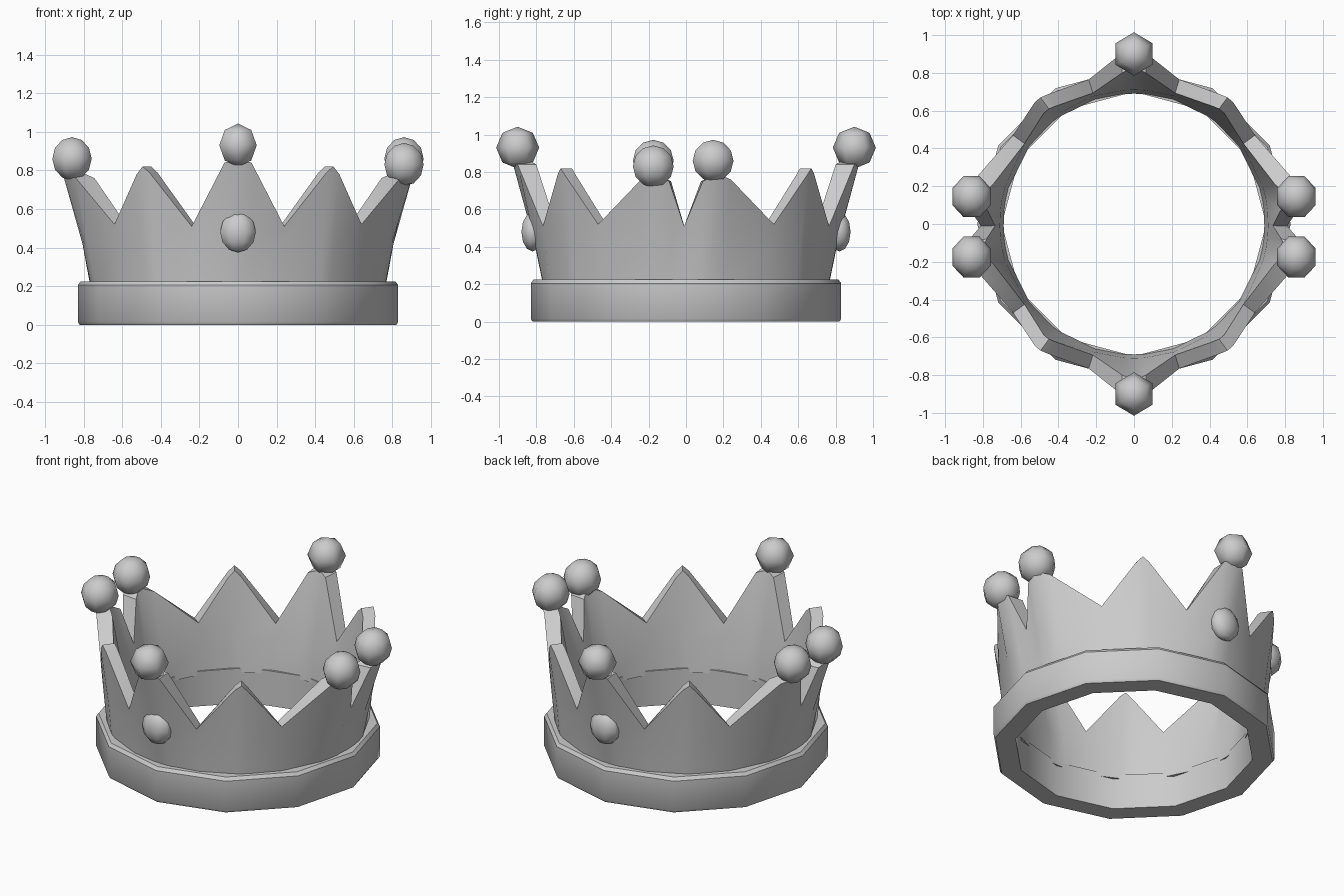
import bpy
import bmesh
import math
from mathutils import Matrix, Vector

if "Cube" in bpy.data.objects:
    bpy.data.objects.remove(bpy.data.objects["Cube"])

grey = bpy.data.materials.new("plain_grey")
grey.use_nodes = True
colour = (0.6, 0.6, 0.6, 1)
grey.diffuse_color = colour
grey.node_tree.nodes["Principled BSDF"].inputs["Base Color"].default_value = colour


def finish(name, bm, angle):
    """Turn a bmesh into a named, shaded object."""
    bmesh.ops.recalc_face_normals(bm, faces=bm.faces)
    mesh = bpy.data.meshes.new(name)
    bm.to_mesh(mesh)
    bm.free()
    mesh.materials.append(grey)
    ob = bpy.data.objects.new(name, mesh)
    bpy.context.collection.objects.link(ob)
    bpy.ops.object.select_all(action="DESELECT")
    ob.select_set(True)
    bpy.context.view_layer.objects.active = ob
    bpy.ops.object.shade_smooth_by_angle(angle=math.radians(angle))
    return ob


def closed_ring(name, sections, angle):
    """Skin equal closed cross-sections into a closed ring."""
    bm = bmesh.new()
    loops = [[bm.verts.new(p) for p in s] for s in sections]
    for i, a in enumerate(loops):
        b = loops[(i + 1) % len(loops)]
        for j in range(len(a)):
            k = (j + 1) % len(a)
            bm.faces.new((a[j], b[j], b[k], a[k]))
    return finish(name, bm, angle)


def ball(name, centre, size, segments, rings):
    """Faceted ball with its own half-size on each axis."""
    bm = bmesh.new()
    bmesh.ops.create_uvsphere(bm, u_segments=segments, v_segments=rings, radius=1)
    # Turn a flat side to the front
    bmesh.ops.rotate(bm, verts=bm.verts, matrix=Matrix.Rotation(math.pi / 2 + math.pi / segments, 3, "Z"))
    for v in bm.verts:
        v.co = Vector(a * s for a, s in zip(v.co, size)) + Vector(centre)
    return finish(name, bm, 65)


# Base band: lathed profile with a softened rim
band_profile = [(0.7, 0), (0.82, 0), (0.83, 0.015), (0.83, 0.205), (0.815, 0.225), (0.7, 0.225)]
sides = 12
band = []
for i in range(sides):
    t = math.tau * i / sides
    band.append([(r * math.cos(t), r * math.sin(t), z) for r, z in band_profile])
closed_ring("base_band", band, 35)

# Pointed wall: rim of one quarter, front to side, then mirrored
quarter = [
    (0, -0.93, 0.86), (0.07, -0.9, 0.84), (0.24, -0.765, 0.51),
    (0.46, -0.685, 0.79), (0.495, -0.67, 0.82), (0.525, -0.645, 0.78), (0.64, -0.47, 0.52),
    (0.84, -0.24, 0.76), (0.91, -0.17, 0.79), (0.88, -0.09, 0.75), (0.81, -0.01, 0.51),
]
half = quarter + [(x, -y, z) for x, y, z in reversed(quarter[:-1])]
rim = half + [(-x, y, z) for x, y, z in reversed(half[1:-1])]

wall = []
for x, y, z in rim:
    r = math.hypot(x, y)
    d = Vector((x / r, y / r, 0))
    tall = r > 0.85
    thick, waist = (0.1, 0.81) if tall else (0.075, 0.785)
    section = [(0.765, 0.2), (waist, 0.42), (r, z), (r - thick, z), (0.71, 0.42), (0.69, 0.2)]
    wall.append([d * q + Vector((0, 0, h)) for q, h in section])
closed_ring("pointed_wall", wall, 38)

# Balls on the tall points and round gems, front and back
for side, sy in (("front", -1), ("back", 1)):
    ball(side + "_ball", (0, 0.9 * sy, 0.93), (0.112, 0.115, 0.112), 6, 4)
    ball(side + "_gem", (0, 0.82 * sy, 0.48), (0.1, 0.065, 0.105), 8, 6)
    for flank, sx in (("left", 1), ("right", -1)):
        height = 0.83 if (side, flank) == ("front", "left") else 0.86
        centre = (0.86 * sx, 0.16 * sy - 0.015, height)
        ball(flank + "_" + side + "_ball", centre, (0.11, 0.118, 0.112), 8, 6)
